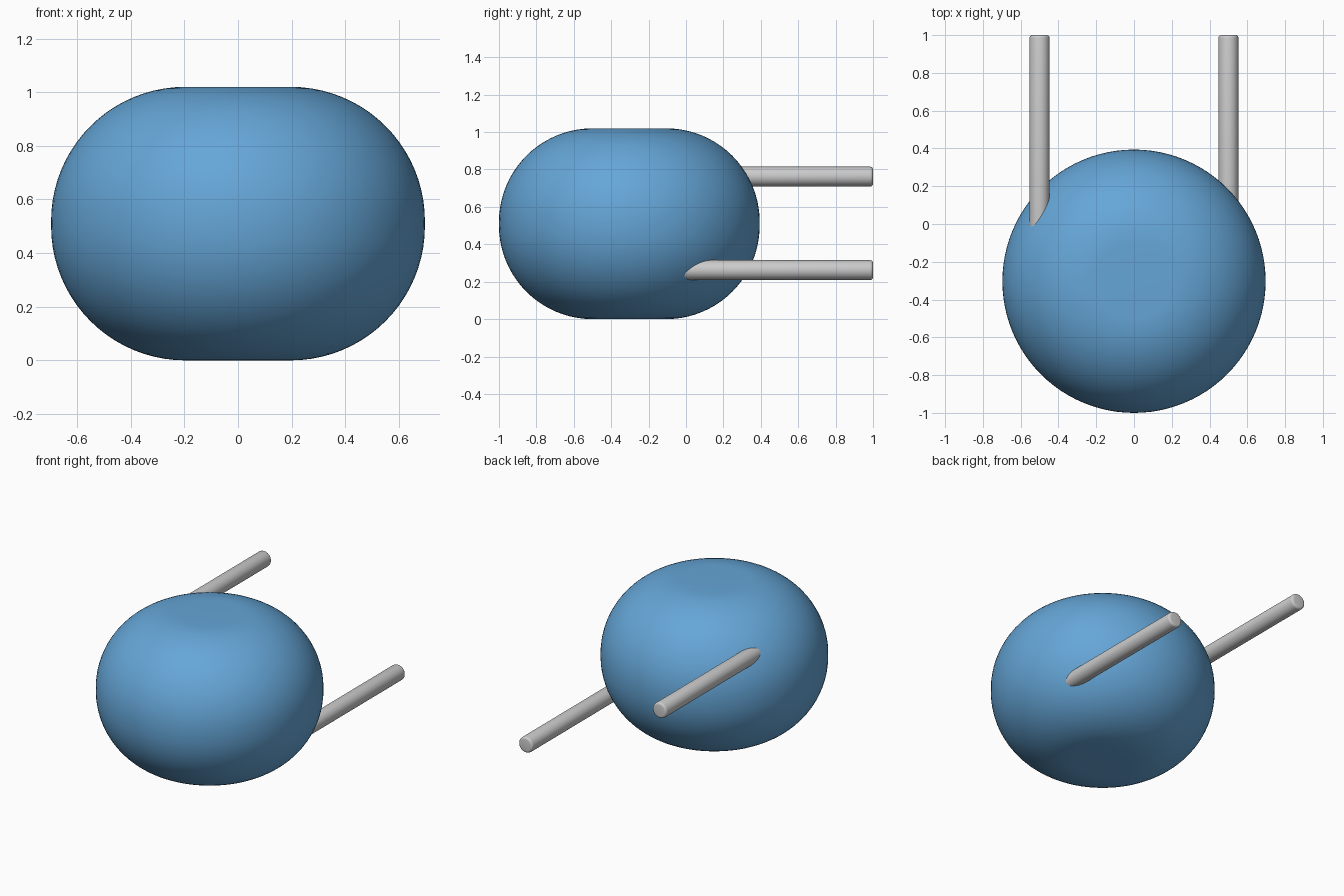
import bpy
import math

if "Cube" in bpy.data.objects:
    bpy.data.objects.remove(bpy.data.objects["Cube"])


def rounded_cylinder(name, radius, depth, bevel, segments, sides, location, rotation=(0, 0, 0)):
    bpy.ops.mesh.primitive_cylinder_add(vertices=sides, radius=radius, depth=depth,
                                        location=location, rotation=rotation)
    obj = bpy.context.object
    obj.name = name
    # Round only the two rims
    mod = obj.modifiers.new("rounded_rims", 'BEVEL')
    mod.width = bevel
    mod.segments = segments
    mod.limit_method = 'ANGLE'
    mod.angle_limit = math.radians(40)
    mod.use_clamp_overlap = False
    bpy.ops.object.modifier_apply(modifier=mod.name)
    bpy.ops.object.shade_smooth_by_angle(angle=math.radians(30))
    return obj


# Blue pill-shaped body
blue = bpy.data.materials.new("blue")
blue.diffuse_color = (0.13, 0.38, 0.68, 1)
blue.use_nodes = True
blue.node_tree.nodes["Principled BSDF"].inputs["Base Color"].default_value = blue.diffuse_color
body = rounded_cylinder("body", 0.697, 1.02, 0.5, 20, 96, (0, -0.303, 0.51))
body.data.materials.append(blue)

# Two rods reaching backwards: the left one high, the right one low
REAR, INNER = 1.0, -0.3
for side, x, z in (("left", -0.5, 0.762), ("right", 0.5, 0.262)):
    rounded_cylinder(side + "_rod", 0.053, REAR - INNER, 0.015, 4, 32,
                     (x, (REAR + INNER) / 2, z), (math.pi / 2, 0, 0))
